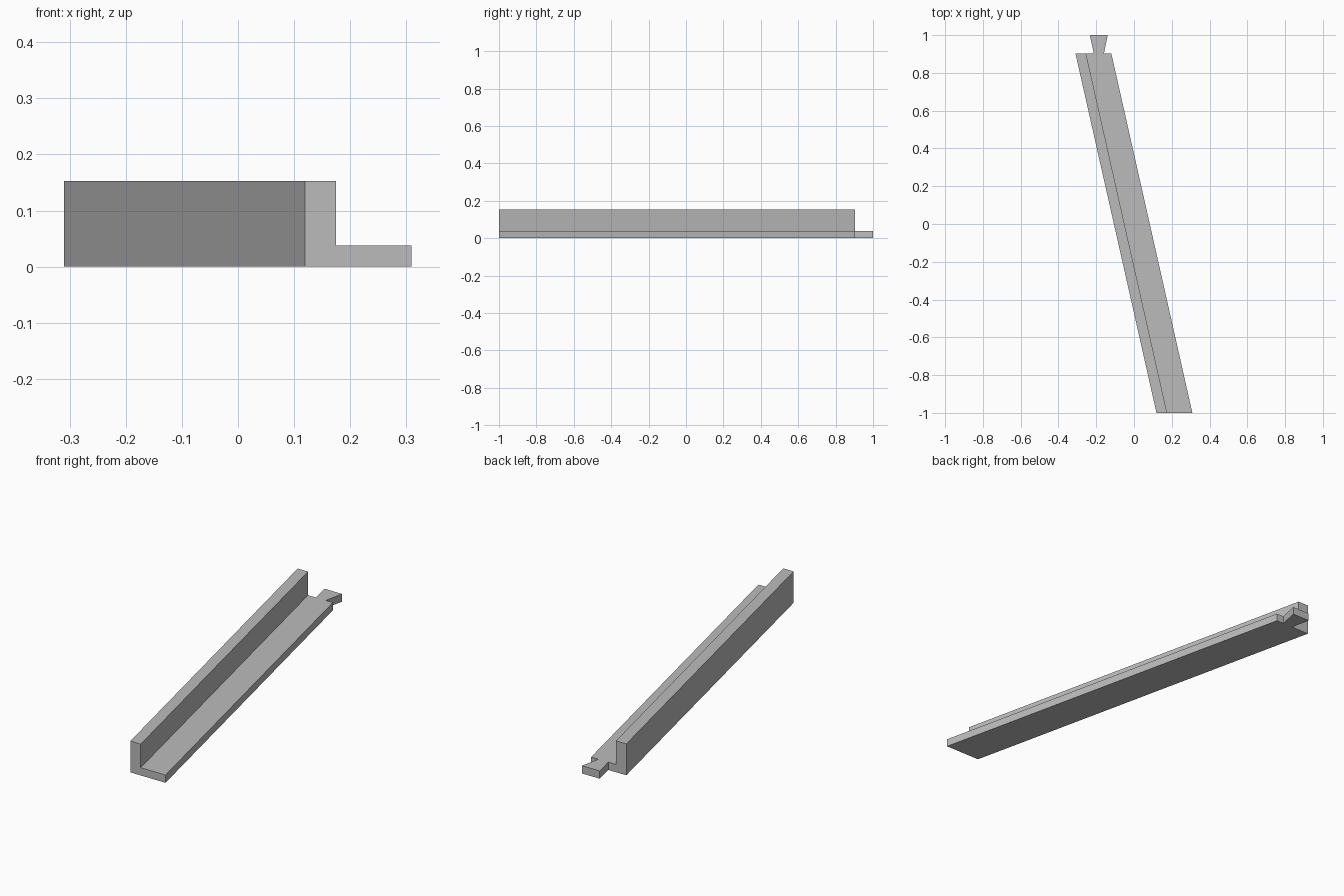
import bpy
import bmesh

cube = bpy.data.objects.get("Cube")
if cube:
    bpy.data.objects.remove(cube, do_unlink=True)

FRONT, SHOULDER, BACK = -1.0, 0.903, 1.0
SKEW = -0.429            # sideways run of the rail from front to shoulder
BASE_H, WALL_H = 0.038, 0.153

grey = bpy.data.materials.new("plain grey")
grey.use_nodes = True
colour = (0.5, 0.5, 0.5, 1)
grey.diffuse_color = colour
grey.node_tree.nodes["Principled BSDF"].inputs["Base Color"].default_value = colour


def extruded(name, outline, offset):
    """Extrude a flat outline along an offset vector into a closed solid."""
    bm = bmesh.new()
    face = bm.faces.new([bm.verts.new(p) for p in outline])
    result = bmesh.ops.extrude_face_region(bm, geom=[face], use_keep_orig=True)
    moved = [v for v in result["geom"] if isinstance(v, bmesh.types.BMVert)]
    bmesh.ops.translate(bm, vec=offset, verts=moved)
    bmesh.ops.recalc_face_normals(bm, faces=bm.faces)
    mesh = bpy.data.meshes.new(name)
    bm.to_mesh(mesh)
    bm.free()
    mesh.materials.append(grey)
    obj = bpy.data.objects.new(name, mesh)
    bpy.context.collection.objects.link(obj)
    return obj


# L-shaped rail, swept at a slant from the front end to the shoulder
left, step, right = 0.119, 0.175, 0.309
profile = [(left, 0), (right, 0), (right, BASE_H),
           (step, BASE_H), (step, WALL_H), (left, WALL_H)]
extruded("slanted_rail", [(x, FRONT, z) for x, z in profile],
         (SKEW, SHOULDER - FRONT, 0))

# Dovetail tab on the back end of the base
tab = [(-0.213, SHOULDER), (-0.159, SHOULDER), (-0.139, BACK), (-0.234, BACK)]
extruded("dovetail_tab", [(x, y, 0) for x, y in tab], (0, 0, BASE_H))
